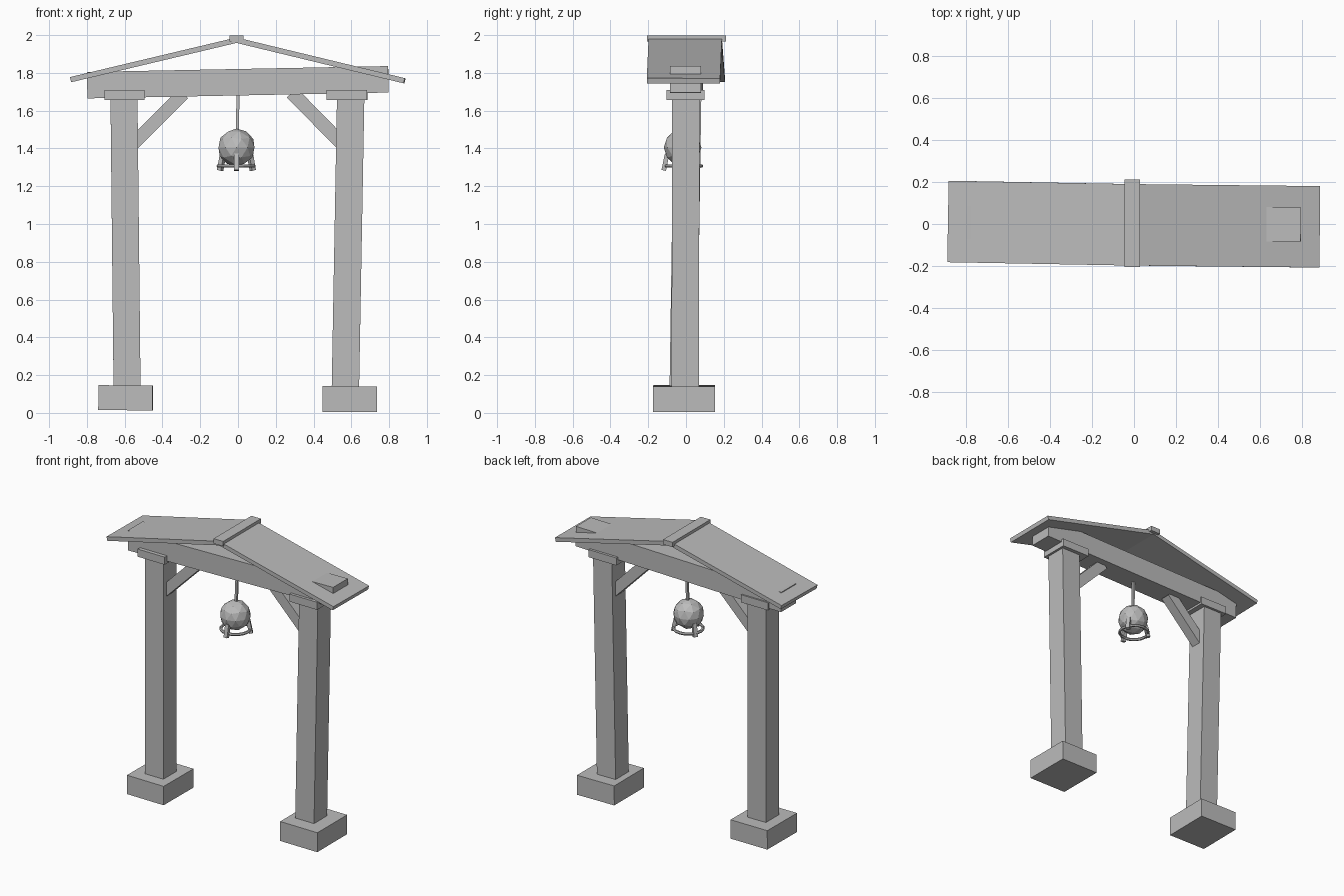
import bpy, math
from mathutils import Vector, Matrix

cube = bpy.data.objects.get("Cube")
if cube:
    bpy.data.objects.remove(cube, do_unlink=True)

grey = bpy.data.materials.new("plain_grey")
grey.use_nodes = True
grey.diffuse_color = (0.5, 0.5, 0.5, 1)
grey.node_tree.nodes["Principled BSDF"].inputs["Base Color"].default_value = (0.5, 0.5, 0.5, 1)

X, Y = Vector((1, 0, 0)), Vector((0, 1, 0))


def finish(obj, name):
    obj.name = obj.data.name = name
    obj.data.materials.clear()
    obj.data.materials.append(grey)
    return obj


def box(name, loc, size, rot=(0, 0, 0)):
    bpy.ops.mesh.primitive_cube_add(size=1, location=loc,
                                    rotation=[math.radians(r) for r in rot])
    obj = bpy.context.object
    obj.scale = size
    return finish(obj, name)


def bar(name, a, b, side, width, depth):
    """Square-ended timber from a to b; width is measured along side."""
    a, b = Vector(a), Vector(b)
    along = (b - a).normalized()
    u = (side - along * side.dot(along)).normalized()
    v = along.cross(u)
    turn = Matrix((u, v, along)).transposed().to_euler()
    obj = box(name, (a + b) / 2, (width, depth, (b - a).length))
    obj.rotation_euler = turn
    return obj


# Footing stones
box("left_footing", (0.592, -0.011, 0.073), (0.288, 0.328, 0.136), (0, 0.4, 0))
box("right_footing", (-0.595, -0.01, 0.08), (0.286, 0.325, 0.132), (0, 0.2, -0.6))

# Slightly leaning posts
bar("left_post", (0.568, -0.004, 0.1), (0.597, -0.001, 1.7), X, 0.145, 0.145)
bar("right_post", (-0.587, -0.015, 0.1), (-0.604, 0.009, 1.7), X, 0.143, 0.145)

# Post caps
box("left_post_cap", (0.577, -0.002, 1.683), (0.215, 0.2, 0.053), (0, 0, -0.4))
box("right_post_cap", (-0.6, -0.002, 1.683), (0.21, 0.2, 0.053), (0, 0, -0.4))

# Cross beam, rising a little to one side
bar("cross_beam", (-0.798, 0.0075, 1.735), (0.796, -0.0025, 1.766), Y, 0.163, 0.14)

# Diagonal braces
bar("left_brace", (0.55, 0, 1.425), (0.285, 0, 1.695), Y, 0.07, 0.072)
bar("right_brace", (-0.56, 0, 1.42), (-0.29, 0, 1.69), Y, 0.07, 0.07)

# Roof slopes and ridge cap
apex = (-0.008, -0.004, 1.973)
bar("right_roof_slope", (-0.883, 0.012, 1.765), apex, Y, 0.388, 0.028)
bar("left_roof_slope", (0.882, -0.0135, 1.758), apex, Y, 0.388, 0.028)
box("ridge_cap", (-0.0075, 0.003, 1.982), (0.074, 0.417, 0.034))

# Hanging rope
bar("rope", (-0.004, -0.015, 1.48), (0.001, -0.008, 1.72), X, 0.016, 0.016)

# Faceted hanging ball with a hoop below it
centre = Vector((-0.008, -0.018, 1.405))
bpy.ops.mesh.primitive_ico_sphere_add(subdivisions=2, radius=0.1, location=centre)
finish(bpy.context.object, "hanging_ball")
bpy.ops.mesh.primitive_torus_add(location=centre + Vector((-0.002, 0.006, -0.098)),
                                 major_radius=0.094, minor_radius=0.01,
                                 major_segments=16, minor_segments=6)
finish(bpy.context.object, "hoop")

# Three splayed struts joining ball and hoop
for i in range(3):
    angle = math.radians(120 * i - 90)
    out = Vector((math.cos(angle), math.sin(angle), 0))
    side = Vector((-out.y, out.x, 0))
    bar(f"hoop_strut_{i + 1}", centre + out * 0.082 + Vector((0, 0, -0.035)),
        centre + out * 0.1 + Vector((0, 0, -0.121)), side, 0.027, 0.024)
